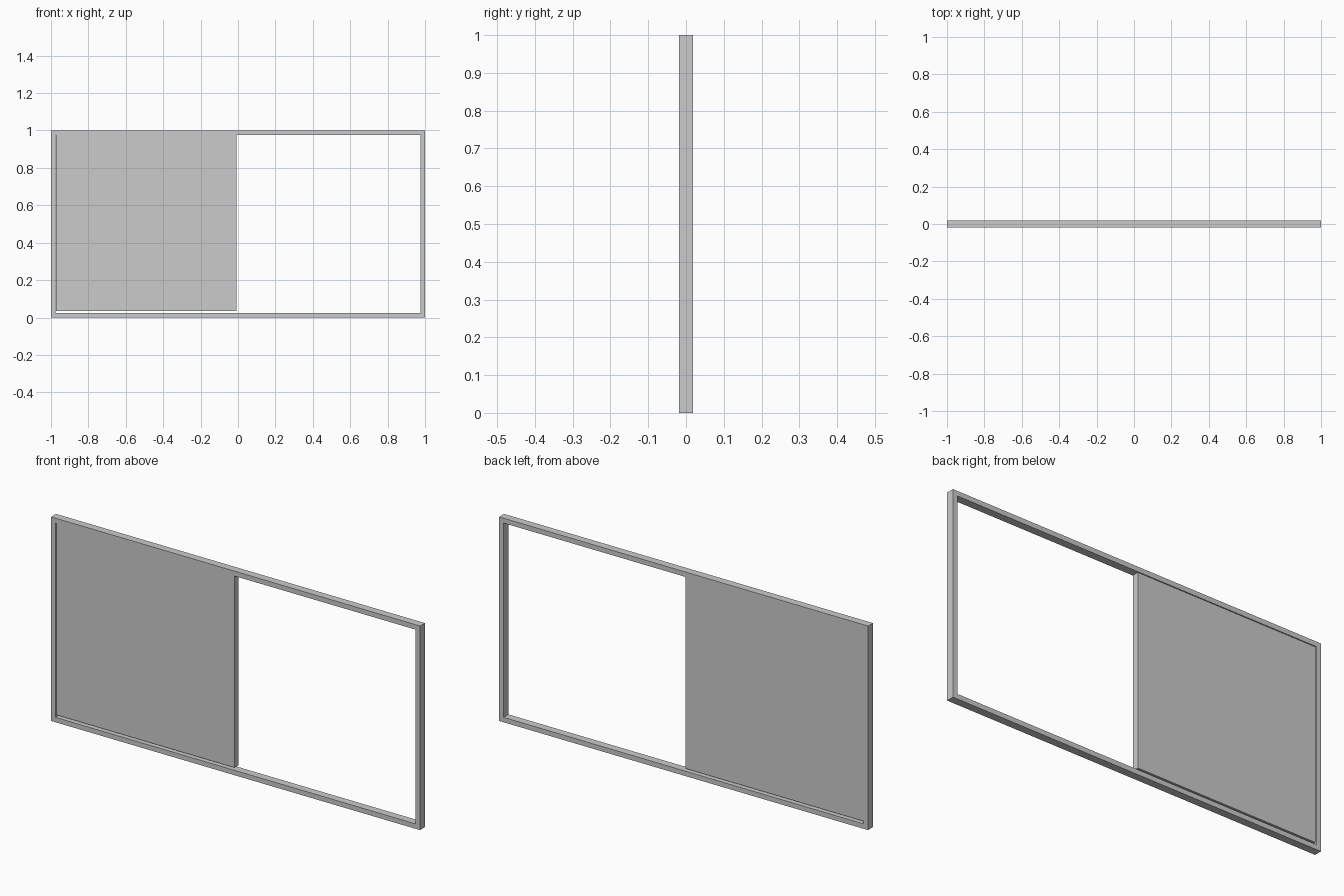
import bpy

if "Cube" in bpy.data.objects:
    bpy.data.objects.remove(bpy.data.objects["Cube"])


def box(name, x0, x1, y0, y1, z0, z1):
    bpy.ops.mesh.primitive_cube_add(size=1, location=((x0 + x1) / 2, (y0 + y1) / 2, (z0 + z1) / 2))
    ob = bpy.context.object
    ob.name = name
    ob.scale = (x1 - x0, y1 - y0, z1 - z0)
    bpy.ops.object.transform_apply(location=False, rotation=False, scale=True)
    return ob


D, T = 0.019, 0.024  # half depth and bar width of the frame

# Outer frame: two full-length rails with stiles between them
box("bottom_rail", -1, 1, -D, D, 0, T)
box("top_rail", -1, 1, -D, D, 1 - T, 1)
box("left_stile", -1, -1 + T, -D, D, T, 1 - T)
box("right_stile", 1 - T, 1, -D, D, T, 1 - T)

# Sliding panel filling the left half, slightly recessed
box("sliding_panel", -0.973, -0.008, -0.015, 0.015, 0.035, 0.975)
